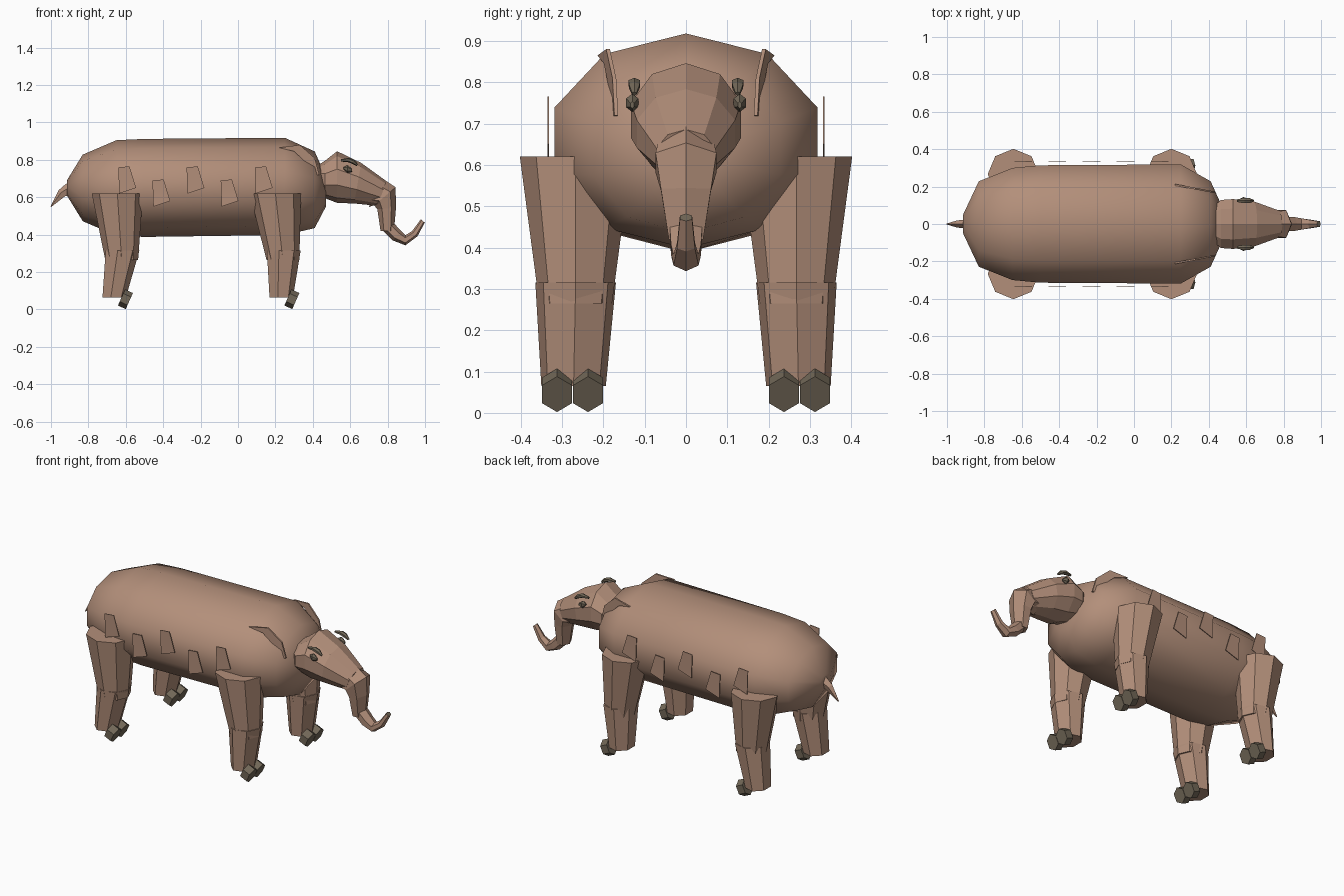
import bpy, bmesh
from math import sin, cos, pi, radians
from mathutils import Vector

cube = bpy.data.objects.get("Cube")
if cube:
    bpy.data.objects.remove(cube, do_unlink=True)


def material(name, rgb):
    m = bpy.data.materials.new(name)
    m.use_nodes = True
    m.diffuse_color = (*rgb, 1)
    m.node_tree.nodes["Principled BSDF"].inputs["Base Color"].default_value = (*rgb, 1)
    return m


hide = material("tan_hide", (0.45, 0.275, 0.195))
horn = material("olive_horn", (0.165, 0.135, 0.095))


def finish(name, bm, mats, smooth=False):
    bmesh.ops.recalc_face_normals(bm, faces=bm.faces)
    me = bpy.data.meshes.new(name)
    for f in bm.faces:
        f.smooth = smooth
    bm.to_mesh(me)
    bm.free()
    for m in mats:
        me.materials.append(m)
    ob = bpy.data.objects.new(name, me)
    bpy.context.collection.objects.link(ob)
    return ob


def loft(name, rings, sides, mats, smooth=False, phase=pi / 2, dark_end=False):
    """Skin rings of (x, y, z, radius across y, radius along up, pitch)."""
    bm = bmesh.new()
    loops = []
    for x, y, z, ry, ru, pitch in rings:
        p = radians(pitch)
        up = Vector((sin(p), 0, cos(p)))
        angles = [phase + 2 * pi * i / sides for i in range(sides)]
        loops.append([bm.verts.new(Vector((x, y + cos(a) * ry, z)) + up * (sin(a) * ru))
                      for a in angles])
    for a, b in zip(loops, loops[1:]):
        for i in range(sides):
            j = (i + 1) % sides
            bm.faces.new((a[i], a[j], b[j], b[i]))
    bm.faces.new(loops[0])
    end = bm.faces.new(loops[-1])
    if dark_end:
        end.material_index = 1
    return finish(name, bm, mats, smooth)


def plate(name, outline, depth, side, thickness=0.006):
    """Thin plate with an x-z outline; depth(x, z) gives its distance from the middle."""
    bm = bmesh.new()
    inner, outer = ([bm.verts.new((x, side * (depth(x, z) + t), z)) for x, z in outline]
                    for t in (0, thickness))
    n = len(outline)
    bm.faces.new(inner)
    bm.faces.new(outer)
    for i in range(n):
        j = (i + 1) % n
        bm.faces.new((inner[i], inner[j], outer[j], outer[i]))
    return finish(name, bm, [hide])


# Barrel body
loft("body", [(-0.915, 0, 0.65, 0.05, 0.04, 0), (-0.83, 0, 0.65, 0.24, 0.178, 0),
              (-0.65, 0, 0.65, 0.315, 0.255, 0), (-0.5, 0, 0.65, 0.33, 0.262, 0),
              (0.25, 0, 0.658, 0.335, 0.26, 0), (0.41, 0, 0.64, 0.24, 0.205, 0),
              (0.47, 0, 0.63, 0.1, 0.08, 0)], 10, [hide], smooth=True)

# Tail
loft("tail", [(-0.89, 0, 0.645, 0.025, 0.04, -45), (-0.94, 0, 0.62, 0.02, 0.026, -45),
              (-1.0, 0, 0.55, 0.003, 0.003, -45)], 5, [hide])

# Head, tapering into the snout
loft("head", [(0.425, 0, 0.71, 0.1, 0.06, 0), (0.465, 0, 0.695, 0.135, 0.1, 0),
              (0.53, 0, 0.708, 0.14, 0.138, 0), (0.64, 0, 0.675, 0.125, 0.11, 10),
              (0.77, 0, 0.62, 0.075, 0.07, 20)], 10, [hide])

# Trunk: hanging upper part and curled tip
loft("trunk_upper", [(0.735, 0, 0.625, 0.075, 0.085, 25), (0.785, 0, 0.605, 0.085, 0.075, 50),
                     (0.795, 0, 0.54, 0.07, 0.05, 85), (0.798, 0, 0.42, 0.048, 0.036, 90)],
     6, [hide])
loft("trunk_tip", [(0.805, 0, 0.44, 0.045, 0.036, 60), (0.85, 0, 0.395, 0.042, 0.034, 40),
                   (0.895, 0, 0.37, 0.035, 0.027, 0), (0.945, 0, 0.405, 0.025, 0.02, -45),
                   (0.988, 0, 0.473, 0.017, 0.014, -50)], 6, [hide, horn], dark_end=True)

EAR = [(0.22, 0.865), (0.33, 0.88), (0.41, 0.81), (0.435, 0.72),
       (0.41, 0.715), (0.37, 0.78), (0.3, 0.845)]
PATCH = [(-0.04, 0.06), (0.02, 0.065), (0.055, -0.05), (-0.035, -0.08)]

for side, label in ((1, "back"), (-1, "front")):
    s = "left" if side > 0 else "right"
    # Ears lying over the shoulders
    plate(f"{s}_ear", EAR, lambda x, z: 0.205 - 0.19 * (x - 0.22), side, 0.009)

    # Row of skin patches, alternately high and low
    for i in range(5):
        cx, cz = -0.6 + 0.1825 * i, 0.70 - 0.07 * (i % 2)
        plate(f"{s}_patch_{i + 1}", [(cx + x, cz + z) for x, z in PATCH],
              lambda x, z: 0.331, side, 0.004)

    # Eye and angled brow
    y = side * 0.13
    loft(f"{s}_eye", [(0.565, y, 0.755, 0.004, 0.006, 0), (0.585, y, 0.75, 0.017, 0.022, 0),
                      (0.61, y, 0.745, 0.005, 0.008, 0)], 6, [horn])
    y = side * 0.125
    loft(f"{s}_brow", [(0.55, y, 0.797, 0.008, 0.006, 0), (0.59, y, 0.799, 0.016, 0.012, 10),
                       (0.615, y, 0.79, 0.015, 0.012, 30), (0.638, y, 0.772, 0.006, 0.006, 40)],
         6, [horn])

    # Legs: upper, lower and two toes each
    for pos, top, knee, foot, toe in (("hind", -0.645, -0.622, -0.665, -0.602),
                                      ("fore", 0.2, 0.24, 0.228, 0.288)):
        y = side * 0.267
        loft(f"{s}_{pos}_upper_leg", [(top, y, 0.62, 0.135, 0.137, 90),
                                      (knee, y, 0.265, 0.088, 0.088, 90)], 8, [hide])
        loft(f"{s}_{pos}_lower_leg", [(knee, y, 0.315, 0.1, 0.095, 90),
                                      (foot, y + side * 0.005, 0.065, 0.08, 0.066, 90)],
             7, [hide])
        for n, ty in enumerate((0.237, 0.312)):
            loft(f"{s}_{pos}_toe_{n + 1}",
                 [(toe - 0.021, side * ty, 0.064, 0.042, 0.047, 24),
                  (toe + 0.021, side * ty, 0.045, 0.042, 0.047, 24)], 6, [horn])
